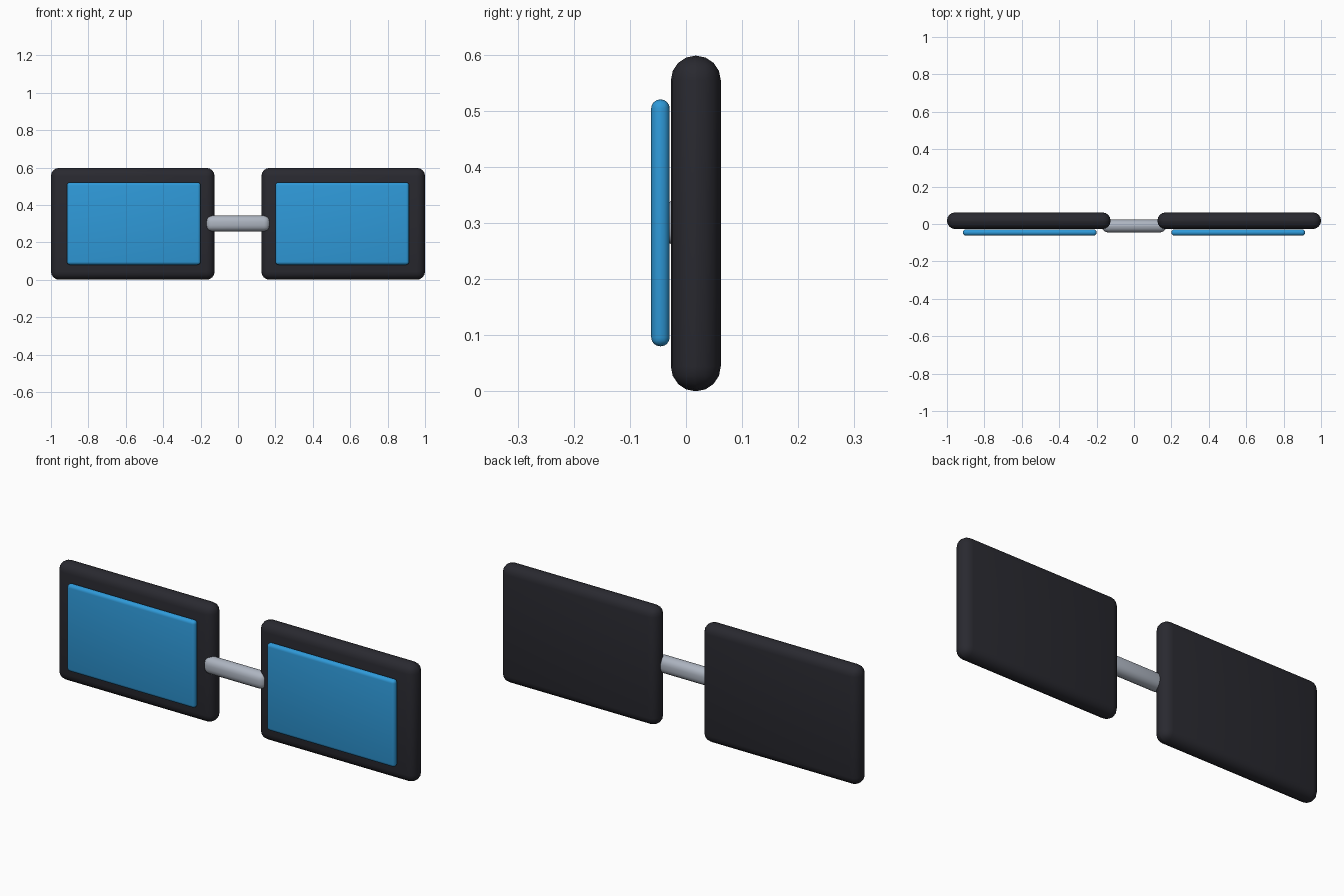
import bpy
import math

if "Cube" in bpy.data.objects:
    bpy.data.objects.remove(bpy.data.objects["Cube"])


def material(name, colour):
    m = bpy.data.materials.new(name)
    m.diffuse_color = (*colour, 1.0)
    m.use_nodes = True
    m.node_tree.nodes["Principled BSDF"].inputs["Base Color"].default_value = m.diffuse_color
    return m


dark = material("charcoal", (0.022, 0.022, 0.029))
blue = material("sky_blue", (0.028, 0.32, 0.69))
grey = material("silver_grey", (0.42, 0.46, 0.53))


def rounded_box(name, x, y, z, radius, segments, mat):
    """Box given by its (min, max) extents, with all edges rounded."""
    bpy.ops.mesh.primitive_cube_add(
        size=1, location=[(a + b) / 2 for a, b in (x, y, z)])
    ob = bpy.context.object
    ob.name = name
    ob.scale = [b - a for a, b in (x, y, z)]
    bpy.ops.object.transform_apply(location=False, rotation=False, scale=True)
    bevel = ob.modifiers.new("round_edges", 'BEVEL')
    bevel.width = radius
    bevel.segments = segments
    bevel.limit_method = 'NONE'
    bpy.ops.object.modifier_apply(modifier=bevel.name)
    bpy.ops.object.shade_smooth_by_angle(angle=math.radians(40))
    ob.data.materials.append(mat)
    return ob


# Left and right rims, each with a raised pane on the front
for side, s in (("left", -1), ("right", 1)):
    rim_x = sorted((s * 0.125, s * 1.0))
    pane_x = sorted((s * 0.2, s * 0.915))
    rounded_box(side + "_rim", rim_x, (-0.027, 0.062), (0.0, 0.598),
                0.044, 4, dark)
    rounded_box(side + "_pane", pane_x, (-0.062, -0.029), (0.08, 0.52),
                0.016, 4, blue)

# Bar joining the two rims
rounded_box("bridge", (-0.172, 0.172), (-0.045, 0.023), (0.258, 0.343),
            0.033, 4, grey)
